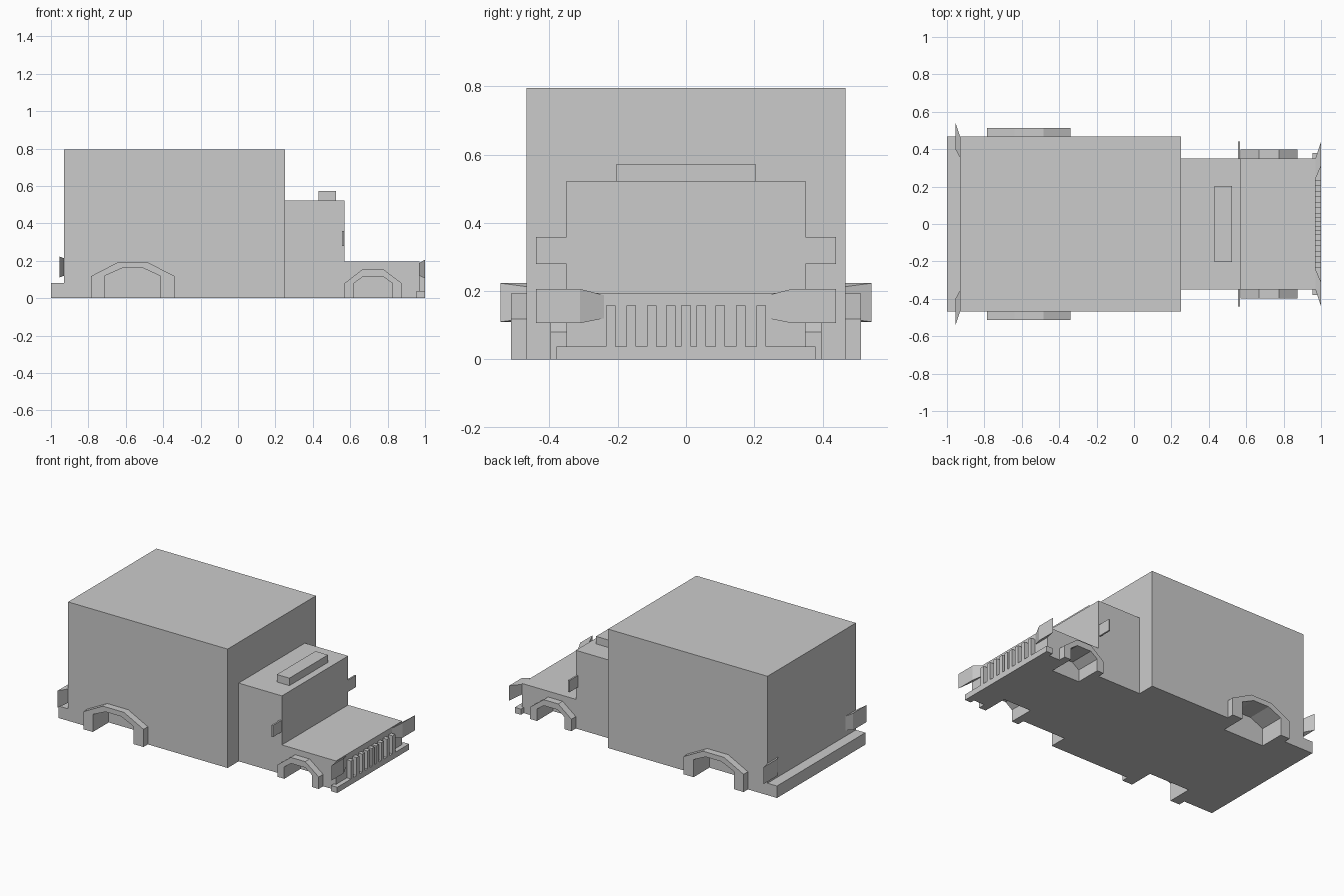
import bpy, bmesh

if "Cube" in bpy.data.objects:
    bpy.data.objects.remove(bpy.data.objects["Cube"])


def make(name, bm):
    bmesh.ops.recalc_face_normals(bm, faces=bm.faces)
    mesh = bpy.data.meshes.new(name)
    bm.to_mesh(mesh)
    bm.free()
    ob = bpy.data.objects.new(name, mesh)
    bpy.context.collection.objects.link(ob)
    return ob


def prism(name, profile, y0, y1):
    """Extrude an x-z outline from y0 to y1."""
    bm = bmesh.new()
    a = [bm.verts.new((x, y0, z)) for x, z in profile]
    b = [bm.verts.new((x, y1, z)) for x, z in profile]
    bm.faces.new(a)
    bm.faces.new(b[::-1])
    for i in range(len(a)):
        j = (i + 1) % len(a)
        bm.faces.new((a[i], b[i], b[j], a[j]))
    return make(name, bm)


def box(name, x0, x1, y0, y1, z0, z1):
    return prism(name, [(x0, z0), (x1, z0), (x1, z1), (x0, z1)], y0, y1)


def lamp(name, s, front, back):
    """Tapered lamp between two upright rectangles (x, y0, y1, z0, z1)."""
    bm = bmesh.new()
    for x, y0, y1, z0, z1 in (front, back):
        for y, z in ((y0, z0), (y1, z0), (y1, z1), (y0, z1)):
            bm.verts.new((x, s * y, z))
    bmesh.ops.convex_hull(bm, input=bm.verts)
    bmesh.ops.dissolve_limit(bm, angle_limit=0.01, verts=bm.verts, edges=bm.edges)
    return make(name, bm)


def arch(x0, x1, t0, t1, z_shoulder, z_top, z_foot=0.0):
    """Half-octagon wheel arch outline; t0..t1 is the flat top."""
    return [(x0, z_foot), (x0, z_shoulder), (t0, z_top),
            (t1, z_top), (x1, z_shoulder), (x1, z_foot)]


def wheel_arch(name, body, outer, inner, y_in, y_body, y_out):
    """Cut the wheel wells into the body and add a fender on each side."""
    for side, s in (("left", 1), ("right", -1)):
        cutter = prism("cutter", arch(*inner, z_foot=-0.1), s * y_in, s * (y_out + 0.1))
        mod = body.modifiers.new("well", 'BOOLEAN')
        mod.object, mod.operation, mod.solver = cutter, 'DIFFERENCE', 'EXACT'
        bpy.context.view_layer.objects.active = body
        bpy.ops.object.modifier_apply(modifier=mod.name)
        bpy.data.objects.remove(cutter)
        prism(f"{name}_{side}", arch(*outer) + arch(*inner)[::-1], s * y_body, s * y_out)


# Cargo body with rear step
cargo = prism("cargo_body", [(-1, 0), (0.25, 0), (0.25, 0.795), (-0.93, 0.795),
                             (-0.93, 0.08), (-1, 0.08)], -0.467, 0.467)

# Cab and hood
cab = prism("cab_and_hood", [(0.25, 0), (0.97, 0), (0.97, 0.195), (0.57, 0.195),
                             (0.57, 0.523), (0.25, 0.523)], -0.35, 0.35)
box("roof_sign", 0.43, 0.523, -0.204, 0.204, 0.523, 0.573)

# Wheel wells and fenders
wheel_arch("rear_fender", cargo,
           (-0.785, -0.34, -0.64, -0.485, 0.118, 0.193),
           (-0.715, -0.415, -0.62, -0.505, 0.118, 0.16), 0.345, 0.467, 0.513)
wheel_arch("front_fender", cab,
           (0.57, 0.875, 0.668, 0.775, 0.08, 0.156),
           (0.62, 0.825, 0.67, 0.775, 0.08, 0.116), 0.225, 0.35, 0.397)

# Front bumper and grille bars
box("front_bumper", 0.955, 1.0, -0.38, 0.38, 0, 0.038)
for i, y in enumerate((-0.22, -0.16, -0.1, -0.045, 0, 0.045, 0.1, 0.16, 0.22)):
    box(f"grille_bar_{i}", 0.97, 1.0, y - 0.014, y + 0.014, 0.038, 0.158)

# Headlights, tail lights and mirrors
for side, s in (("left", 1), ("right", -1)):
    lamp(f"headlight_{side}", s, (1.0, 0.31, 0.44, 0.106, 0.206), (0.97, 0.24, 0.35, 0.12, 0.188))
    lamp(f"tail_light_{side}", s, (-0.955, 0.4, 0.543, 0.11, 0.223), (-0.93, 0.355, 0.467, 0.12, 0.213))
    box(f"mirror_{side}", 0.555, 0.566, s * 0.35, s * 0.44, 0.28, 0.358)
